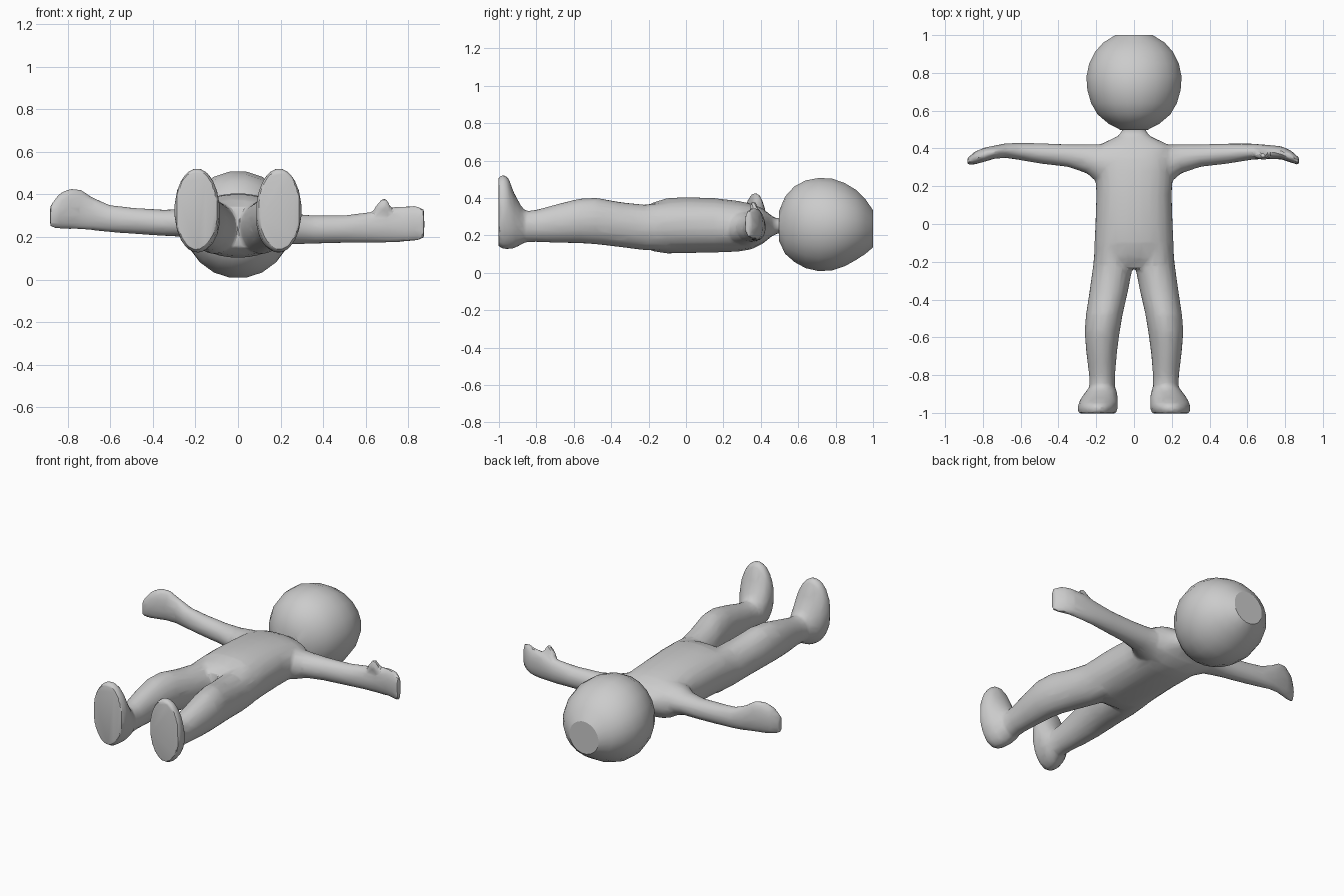
import bpy, bmesh, math
from mathutils import Vector

grey = bpy.data.materials.new("plain_grey")
grey.diffuse_color = (0.6, 0.6, 0.6, 1)


def loft(name, axis, rows, sides=20, power=2.0):
    """Skin rounded sections. Row: position on axis, side min, side max, z min, z max."""
    bm = bmesh.new()
    rings = []
    for p, a0, a1, z0, z1 in rows:
        ring = []
        for i in range(sides):
            t = 2 * math.pi * (i + 0.5) / sides
            c, s = math.cos(t), math.sin(t)
            u = (a0 + a1) / 2 + (a1 - a0) / 2 * math.copysign(abs(c) ** (2 / power), c)
            z = (z0 + z1) / 2 + (z1 - z0) / 2 * math.copysign(abs(s) ** (2 / power), s)
            ring.append(bm.verts.new((p, u, z) if axis == 'x' else (u, p, z)))
        rings.append(ring)
    for r, q in zip(rings, rings[1:]):
        for i in range(sides):
            j = (i + 1) % sides
            bm.faces.new((r[i], r[j], q[j], q[i]))
    bm.faces.new(rings[0])
    bm.faces.new(rings[-1])
    bmesh.ops.recalc_face_normals(bm, faces=bm.faces)
    me = bpy.data.meshes.new(name)
    bm.to_mesh(me)
    bm.free()
    me.materials.append(grey)
    ob = bpy.data.objects.new(name, me)
    bpy.context.collection.objects.link(ob)
    return ob


def activate(ob):
    bpy.ops.object.select_all(action='DESELECT')
    ob.select_set(True)
    bpy.context.view_layer.objects.active = ob


# Round head with a flat crown
head = loft("head", 'y', [
    (0.497, -.07, .07, .17, .33), (0.53, -.135, .135, .10, .41),
    (0.58, -.195, .195, .055, .465), (0.64, -.23, .23, .022, .497),
    (0.71, -.25, .25, .006, .51), (0.78, -.255, .255, .01, .507),
    (0.85, -.24, .24, .033, .482), (0.91, -.21, .21, .067, .445),
    (0.96, -.165, .165, .10, .395), (1.0, -.10, .10, .135, .335)], 20)

# Torso, shoulders and neck
parts = [loft("torso", 'y', [
    (0.53, -.06, .06, .21, .30), (0.49, -.065, .065, .21, .29),
    (0.465, -.085, .085, .20, .30), (0.44, -.14, .14, .18, .32),
    (0.41, -.20, .20, .155, .345), (0.35, -.21, .21, .125, .37),
    (0.28, -.205, .205, .113, .385), (0.15, -.20, .20, .108, .40),
    (0.0, -.205, .205, .105, .405), (-0.1, -.21, .21, .103, .40),
    (-0.18, -.213, .213, .115, .375), (-0.235, -.20, .20, .15, .34)], 24, 2.3)]

# Legs and upright feet, mirrored
for side, label in ((1, "right"), (-1, "left")):
    def mirrored(rows):
        return [(y, *sorted((side * a, side * b)), z0, z1) for y, a, b, z0, z1 in rows]

    parts.append(loft(label + "_leg", 'y', mirrored([
        (-0.10, .01, .205, .12, .38), (-0.22, .005, .217, .12, .365),
        (-0.35, .03, .235, .137, .378), (-0.48, .06, .255, .152, .402),
        (-0.57, .075, .262, .158, .397), (-0.68, .09, .253, .16, .37),
        (-0.80, .10, .238, .165, .337), (-0.90, .10, .235, .16, .325)])))
    parts.append(loft(label + "_foot", 'y', mirrored([
        (-0.845, .11, .225, .175, .32), (-0.88, .092, .25, .15, .355),
        (-0.92, .085, .28, .13, .43), (-0.95, .085, .295, .125, .51),
        (-0.975, .085, .30, .125, .526), (-1.003, .095, .295, .14, .515)])))

# Arms with mitten hands, at slightly different heights
parts.append(loft("right_arm", 'x', [
    (0.12, .20, .425, .14, .34), (0.20, .225, .423, .155, .32),
    (0.25, .268, .422, .165, .31), (0.35, .302, .422, .168, .302),
    (0.50, .32, .426, .172, .302), (0.62, .34, .426, .172, .318),
    (0.70, .345, .42, .173, .338), (0.78, .342, .412, .176, .345),
    (0.83, .325, .39, .18, .35), (0.875, .312, .35, .19, .335)]))
parts.append(loft("left_arm", 'x', [
    (-0.12, .20, .425, .14, .36), (-0.20, .225, .423, .18, .345),
    (-0.25, .268, .422, .20, .332), (-0.35, .302, .422, .205, .328),
    (-0.50, .32, .428, .215, .338), (-0.60, .338, .43, .222, .35),
    (-0.68, .35, .427, .23, .385), (-0.74, .345, .415, .235, .425),
    (-0.79, .33, .405, .235, .43), (-0.84, .316, .385, .237, .405),
    (-0.882, .312, .35, .245, .35)]))

# Raised thumb on the right hand
thumb = loft("thumb", 'x', [
    (0.64, .35, .39, .30, .34), (0.67, .34, .385, .30, .375),
    (0.69, .34, .38, .30, .39), (0.71, .34, .385, .30, .36)], 10)
parts.append(thumb)

# Fuse the body into one skin and reduce it to irregular facets
activate(parts[0])
for p in parts:
    p.select_set(True)
bpy.ops.object.join()
body = parts[0]
body.name = "body"
remesh = body.modifiers.new("fuse", 'REMESH')
remesh.mode = 'VOXEL'
remesh.voxel_size = 0.011
soften = body.modifiers.new("soften", 'SMOOTH')
soften.factor = 0.5
soften.iterations = 4
reduce = body.modifiers.new("facet", 'DECIMATE')
reduce.ratio = 0.09
for m in ("fuse", "soften", "facet"):
    bpy.ops.object.modifier_apply(modifier=m)
body.data.materials.clear()
body.data.materials.append(grey)

for ob in (head, body):
    activate(ob)
    bpy.ops.object.shade_smooth_by_angle(angle=math.radians(25))
